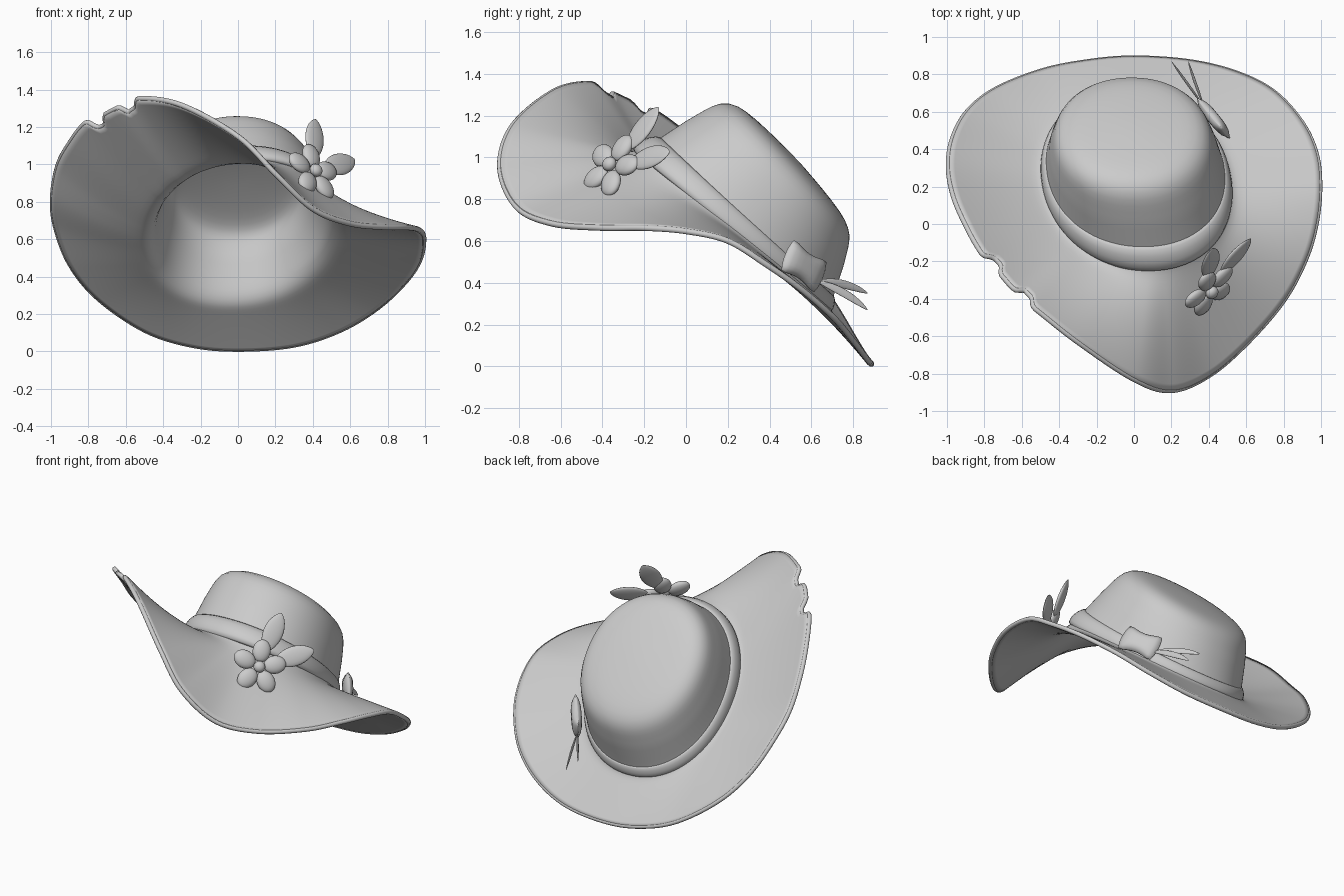
import bpy, bmesh
from math import sin, cos, pi, atan2, radians, exp, copysign
from mathutils import Vector, Matrix

cube = bpy.data.objects.get("Cube")
if cube:
    bpy.data.objects.remove(cube, do_unlink=True)

felt = bpy.data.materials.new("grey_felt")
felt.use_nodes = True
felt.diffuse_color = (0.6, 0.6, 0.6, 1)
felt.node_tree.nodes["Principled BSDF"].inputs["Base Color"].default_value = (0.6, 0.6, 0.6, 1)


def finish(bm, name):
    bmesh.ops.recalc_face_normals(bm, faces=bm.faces)
    mesh = bpy.data.meshes.new(name)
    bm.to_mesh(mesh)
    bm.free()
    mesh.materials.append(felt)
    mesh.shade_smooth()
    ob = bpy.data.objects.new(name, mesh)
    bpy.context.collection.objects.link(ob)
    return ob


def loft(name, columns, closed=False, pole=False):
    """Skin a ring of columns; optionally close each column or join their ends."""
    bm = bmesh.new()
    grid = [[bm.verts.new(p) for p in col] for col in columns]
    rows = len(grid[0])
    for i, a in enumerate(grid):
        b = grid[(i + 1) % len(grid)]
        for j in range(rows if closed else rows - 1):
            k = (j + 1) % rows
            bm.faces.new((a[j], b[j], b[k], a[k]))
    if pole:
        bm.faces.new([col[-1] for col in grid])
    return finish(bm, name)


# Brim edge, counter-clockwise from the left side
RIM = [Vector(p) for p in (
    (1, .2, .6), (.98, .38, .49), (.9, .55, .37), (.75, .71, .23), (.55, .81, .11),
    (.3, .87, .03), (0, .89, .008), (-.25, .87, .03), (-.5, .82, .11), (-.75, .72, .28),
    (-.9, .6, .46), (-.98, .45, .66), (-1, .3, .82), (-.97, .14, 1), (-.9, -.02, 1.13),
    (-.82, -.16, 1.23), (-.68, -.35, 1.33), (-.53, -.46, 1.36), (-.3, -.64, 1.32),
    (0, -.84, 1.15), (.2, -.9, .95), (.4, -.82, .76), (.6, -.65, .68),
    (.8, -.42, .66), (.92, -.2, .66), (.98, 0, .645))]


def rim_point(t):
    n = len(RIM)
    i, f = int(t), t - int(t)
    a, b, c, d = (RIM[(i + k) % n] for k in (-1, 0, 1, 2))
    return b + (c - a) * f / 2 + (a * 2 - b * 5 + c * 4 - d) * f * f / 2 \
        + (b * 3 - a - c * 3 + d) * f ** 3 / 2


# Tilted crown: base and top ovals
BASE_C, BASE_X, BASE_Y = Vector((.015, .215, .635)), Vector((.48, 0, 0)), Vector((-.06, .455, -.365))
TOP_C, TOP_X, TOP_Y = Vector((-.01, .485, .955)), Vector((.38, 0, 0)), Vector((0, .285, -.305))


def crown_point(s, angle, size=1.0):
    x, y = (copysign(abs(v) ** .95, v) for v in (cos(angle), sin(angle)))
    return (BASE_C.lerp(TOP_C, s) + BASE_X.lerp(TOP_X, s) * x * size
            + BASE_Y.lerp(TOP_Y, s) * y * size)


def bite(t):
    """Depth of the two torn notches in the brim edge."""
    return sum(d * exp(-((t - m) / w) ** 4) for m, w, d in
               ((15.35, .22, .1), (16.55, .3, .1), (15.95, .5, .05)))


# Hat shell: brim, crown wall and flat cap in one skin
SEG, BRIM, WALL, CAP = 312, 18, 14, 9
top_normal = TOP_X.cross(TOP_Y).normalized()
columns, edge = [], []
for i in range(SEG):
    t = i * len(RIM) / SEG
    rim = rim_point(t)
    angle = atan2(rim.y - BASE_C.y, rim.x - BASE_C.x)
    start = crown_point(0, angle)
    mid = (start + rim) / 2
    plane_z = BASE_C.z - .8 * (mid.y - BASE_C.y)
    # The brim droops more below the flower and at the back
    mid.z += (plane_z - mid.z) * (.35 - .35 * max(0, cos(angle + .85)) - .25 * max(0, sin(angle)))
    reach = .985 - bite(t)
    col = []
    for j in range(BRIM):
        u = reach * (1 - j / BRIM)
        col.append(start * (1 - u) ** 2 + mid * 2 * u * (1 - u) + rim * u * u)
    col += [crown_point(j / WALL, angle) for j in range(WALL + 1)]
    for j in range(1, CAP):
        size = 1 - j / CAP
        col.append(crown_point(1, angle, size) + top_normal * .03 * (1 - size ** 2))
    for _ in range(5):
        col = [col[0]] + [(a + b * 2 + c) / 4 for a, b, c in zip(col, col[1:], col[2:])] + [col[-1]]
    columns.append(col)
    edge.append(col[0])
hat = loft("hat_shell", columns, pole=True)

# The crown is twice as thick as the brim
thick_area = hat.vertex_groups.new(name="crown")
rows = len(columns[0])
for j in range(BRIM, rows):
    thick_area.add(list(range(j, SEG * rows, rows)), min(1, (j - BRIM) / 8), 'REPLACE')
shell = hat.modifiers.new("thickness", 'SOLIDIFY')
shell.thickness = .056
shell.offset = 0
shell.vertex_group = "crown"
shell.thickness_vertex_group = .5

# Rounded edge of the brim
curve = bpy.data.curves.new("brim_edge", 'CURVE')
curve.dimensions = '3D'
curve.bevel_depth = .0145
curve.bevel_resolution = 3
spline = curve.splines.new('POLY')
spline.points.add(SEG - 1)
for point, p in zip(spline.points, edge):
    point.co = (*p, 1)
spline.use_cyclic_u = True
spline.use_smooth = True
curve.materials.append(felt)
bpy.context.collection.objects.link(bpy.data.objects.new("brim_edge", curve))

# Hat band, a soft closed strip round the foot of the crown, flatter at the back
band = []
for i in range(96):
    angle = 2 * pi * i / 96
    width = .115 - .025 * sin(angle)
    bulge = .045 - .02 * sin(angle)
    band.append([crown_point(.03 + width + width * cos(k * pi / 6), angle,
                             1.04 + bulge * sin(k * pi / 6)) for k in range(12)])
loft("hat_band", band, closed=True)


def blade(name, start, tip, normal, width, thick, point=0.0, bend=0.0):
    """Flattened ellipsoid from start to tip, sharpened by point."""
    along = tip - start
    half = along.length / 2
    x = along.normalized()
    y = normal.cross(x).normalized()
    z = x.cross(y)
    bm = bmesh.new()
    bmesh.ops.create_uvsphere(bm, u_segments=20, v_segments=14, radius=1,
                              matrix=Matrix.Rotation(pi / 2, 4, 'Y'))
    for v in bm.verts:
        a, b, c = v.co
        taper = max(1 - a * a, 0) ** point
        v.co = ((start + tip) / 2 + x * a * half + y * (b * width * taper + bend * (1 - a * a))
                + z * c * thick * taper)
    return finish(bm, name)


# Flower with five petals, a button and two leaves
face = Vector((.63, -.61, .46)).normalized()
right = Vector((.695, .718, 0)).normalized()
up = face.cross(right)
heart = Vector((.405, -.355, .96))


def on_flower(degrees, r):
    a = radians(degrees)
    return heart + (right * cos(a) + up * sin(a)) * r


for k in range(5):
    a = 3 + 72 * k
    blade(f"petal_{k + 1}", on_flower(a, .03), on_flower(a, .17), face, .056, .03)
blade("flower_button", on_flower(0, .036) + face * .02, on_flower(180, .036) + face * .02, face, .036, .03)
for k, a in enumerate((62, 12)):
    blade(f"leaf_{k + 1}", on_flower(a, .1) - face * .01, on_flower(a, .36), face, .062, .018, .2)

# Pinched bow on the band
axis = Vector((-.155, .19, -.13)).normalized()
out = Vector((.78, .63, 0)).normalized()
side = out.cross(axis).normalized()
knot = Vector((.425, .565, .48))
bm = bmesh.new()
bmesh.ops.create_cube(bm, size=2)
bmesh.ops.subdivide_edges(bm, edges=bm.edges, cuts=7, use_grid_fill=True)
for v in bm.verts:
    a, b, c = v.co
    plump = (1 - .8 * a ** 4) * (1 - .8 * b ** 4)
    v.co = (knot + axis * a * .125 * (1 - .1 * b * b) + out * c * .032 * plump
            + side * b * (.066 + .03 * a * a - .015 * a ** 6))
finish(bm, "bow")

# Ribbon tails
tail_root = knot + axis * .09 - Vector((0, 0, .03))
for k, tip in enumerate(((.2, .87, .35), (.29, .87, .27))):
    blade(f"ribbon_tail_{k + 1}", tail_root, Vector(tip), out, .02, .007, .2, .015)
